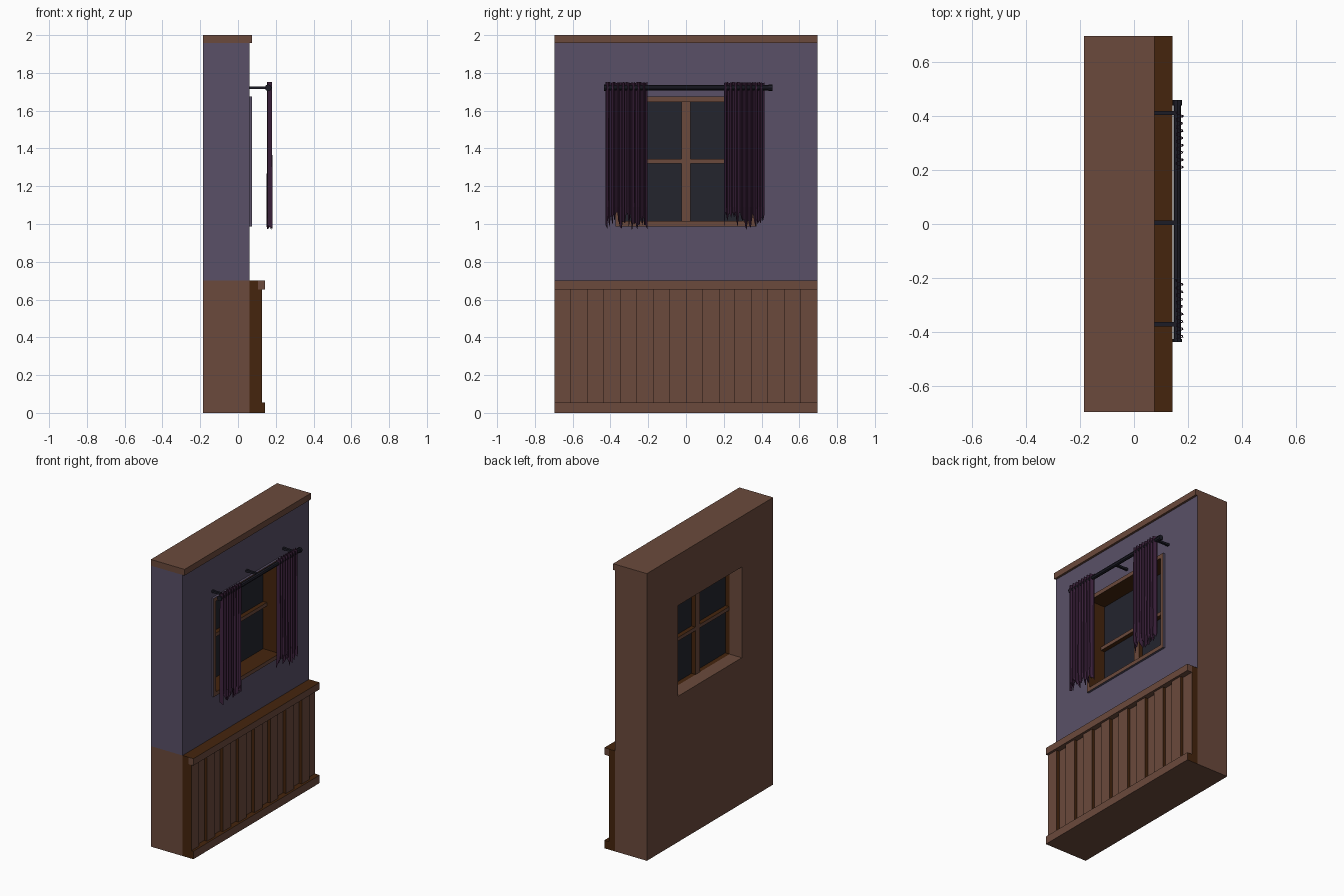
import bpy, bmesh, random
from mathutils import Vector, Matrix

if "Cube" in bpy.data.objects:
    bpy.data.objects.remove(bpy.data.objects["Cube"])

random.seed(4)


def material(name, rgb):
    m = bpy.data.materials.new(name)
    m.diffuse_color = (*rgb, 1)
    m.use_nodes = True
    m.node_tree.nodes["Principled BSDF"].inputs["Base Color"].default_value = m.diffuse_color
    return m


MATS = [material("brown_wood", (.147, .068, .045)),
        material("dark_orange_wood", (.059, .018, .004)),
        material("purple_wall", (.100, .081, .137)),
        material("dark_glass", (.017, .018, .027)),
        material("plum_cloth", (.047, .016, .047)),
        material("black_iron", (.0117, .0117, .0195))]
BROWN, ORANGE, PURPLE, GLASS, PLUM, IRON = range(6)


def finish(name, bm, rule, normals=True):
    """Turn a bmesh into an object; rule(normal, centre) gives the colour."""
    if normals:
        bmesh.ops.recalc_face_normals(bm, faces=bm.faces)
    bm.normal_update()
    for f in bm.faces:
        f.material_index = rule(f.normal, f.calc_center_median())
    me = bpy.data.meshes.new(name)
    bm.to_mesh(me)
    bm.free()
    for m in MATS:
        me.materials.append(m)
    ob = bpy.data.objects.new(name, me)
    bpy.context.collection.objects.link(ob)
    return ob


def box(name, x, y, z, rule):
    bm = bmesh.new()
    size = (x[1] - x[0], y[1] - y[0], z[1] - z[0])
    mid = ((x[0] + x[1]) / 2, (y[0] + y[1]) / 2, (z[0] + z[1]) / 2)
    bmesh.ops.create_cube(bm, size=1, matrix=Matrix.Translation(mid) @ Matrix.Diagonal((*size, 1)))
    return finish(name, bm, rule if callable(rule) else lambda n, c: rule)


def ring(name, x, outer, inner, rule, cuts=()):
    """Rectangular slab facing x with a rectangular hole; rects are y0, y1, z0, z1."""
    bm = bmesh.new()
    loops = []
    for xx in x:
        for y0, y1, z0, z1 in (outer, inner):
            loops.append([bm.verts.new((xx, *p)) for p in ((y0, z0), (y1, z0), (y1, z1), (y0, z1))])
    for a, b in ((0, 1), (2, 3), (0, 2), (1, 3)):
        for i in range(4):
            j = (i + 1) % 4
            bm.faces.new((loops[a][i], loops[a][j], loops[b][j], loops[b][i]))
    for co, no in cuts:
        bmesh.ops.bisect_plane(bm, geom=bm.verts[:] + bm.edges[:] + bm.faces[:], plane_co=co, plane_no=no)
    return finish(name, bm, rule)


W = .695                                  # half length of the wall
HOLE = (-.35, .35, 1.015, 1.647)          # window opening


def wall_rule(n, c):
    if abs(c.y) < .4 and 1 < c.z < 1.66 and abs(n.x) < .5:
        return ORANGE if c.x > -.09 else BROWN
    if n.x > .5 or (n.y < -.5 and c.z > .7):
        return PURPLE
    return BROWN


# Wall with the window opening, crown moulding
ring("wall", (-.185, .06), (-W, W, 0, 1.957), HOLE, wall_rule,
     (((0, 0, .7), (0, 0, 1)), ((-.09, 0, 0), (1, 0, 0))))
box("crown_moulding", (-.185, .075), (-W, W), (1.957, 2), BROWN)


# Window trim, glass and glazing bars
def trim_rule(n, c):
    if n.x > .5:
        return BROWN
    return PURPLE if abs(c.y) > .36 or c.z > 1.66 or c.z < 1 else ORANGE


def bar_rule(n, c):
    return BROWN if abs(n.x) > .5 else ORANGE


ring("window_trim", (.06, .075), (-.374, .374, .988, 1.675), HOLE, trim_rule)
box("glass", (-.058, -.052), HOLE[:2], HOLE[2:], GLASS)
box("upright_bar", (-.09, -.02), (-.025, .023), HOLE[2:], bar_rule)
for name, y in (("left_cross_bar", (-.35, -.025)), ("right_cross_bar", (.023, .35))):
    box(name, (-.088, -.022), y, (1.32, 1.345), bar_rule)


# Wainscot: backing, alternate raised planks, base and cap rails
def panel_rule(n, c):
    return BROWN if n.x > .5 or n.z < -.5 else ORANGE


box("wainscot_backing", (.06, .105), (-W, W), (0, .7), panel_rule)
step = 2 * W / 16
for i in range(0, 16, 2):
    y = -W + i * step
    box("wainscot_plank", (.105, .127), (y, y + step), (.055, .652), panel_rule)
box("base_rail", (.105, .143), (-W, W), (0, .055), panel_rule)
box("cap_rail", (.105, .143), (-W, W), (.652, .7), lambda n, c: ORANGE if n.z > .5 else BROWN)


# Curtain rod with end caps and brackets
def rod(name, r, y0, y1):
    bm = bmesh.new()
    m = Matrix.Translation((.16, (y0 + y1) / 2, 1.721)) @ Matrix.Rotation(1.5707963, 4, 'X')
    bmesh.ops.create_cone(bm, cap_ends=True, segments=8, radius1=r, radius2=r, depth=y1 - y0, matrix=m)
    finish(name, bm, lambda n, c: IRON)


rod("curtain_rod", .014, -.425, .45)
rod("rod_cap", .018, -.435, -.425)
rod("rod_cap", .018, .437, .457)
for y in (-.37, .005, .41):
    box("rod_bracket", (.06, .155), (y - .008, y + .008), (1.714, 1.728), IRON)


# Pleated curtains with ragged hems
def curtain(name, y0, y1, pleats=8):
    bm = bmesh.new()
    n = pleats * 4
    cols = []
    for i in range(n + 1):
        y = y0 + (y1 - y0) * i / n
        x = .179 if i % 4 in (1, 2) else .157
        low = random.uniform(.97, 1.07)
        top = 1.752 - random.uniform(0, .006)
        cols.append([bm.verts.new((x + (random.uniform(-.003, .004) if k else 0), y, z))
                     for k, z in enumerate((top, 1.09, low))])
    for a, b in zip(cols, cols[1:]):
        for k in range(2):
            bm.faces.new((a[k], a[k + 1], b[k + 1], b[k]))
    ob = finish(name, bm, lambda n, c: PLUM, False)
    mod = ob.modifiers.new("thickness", 'SOLIDIFY')
    mod.thickness = .003


curtain("left_curtain", -.425, -.205)
curtain("right_curtain", .2, .415)
